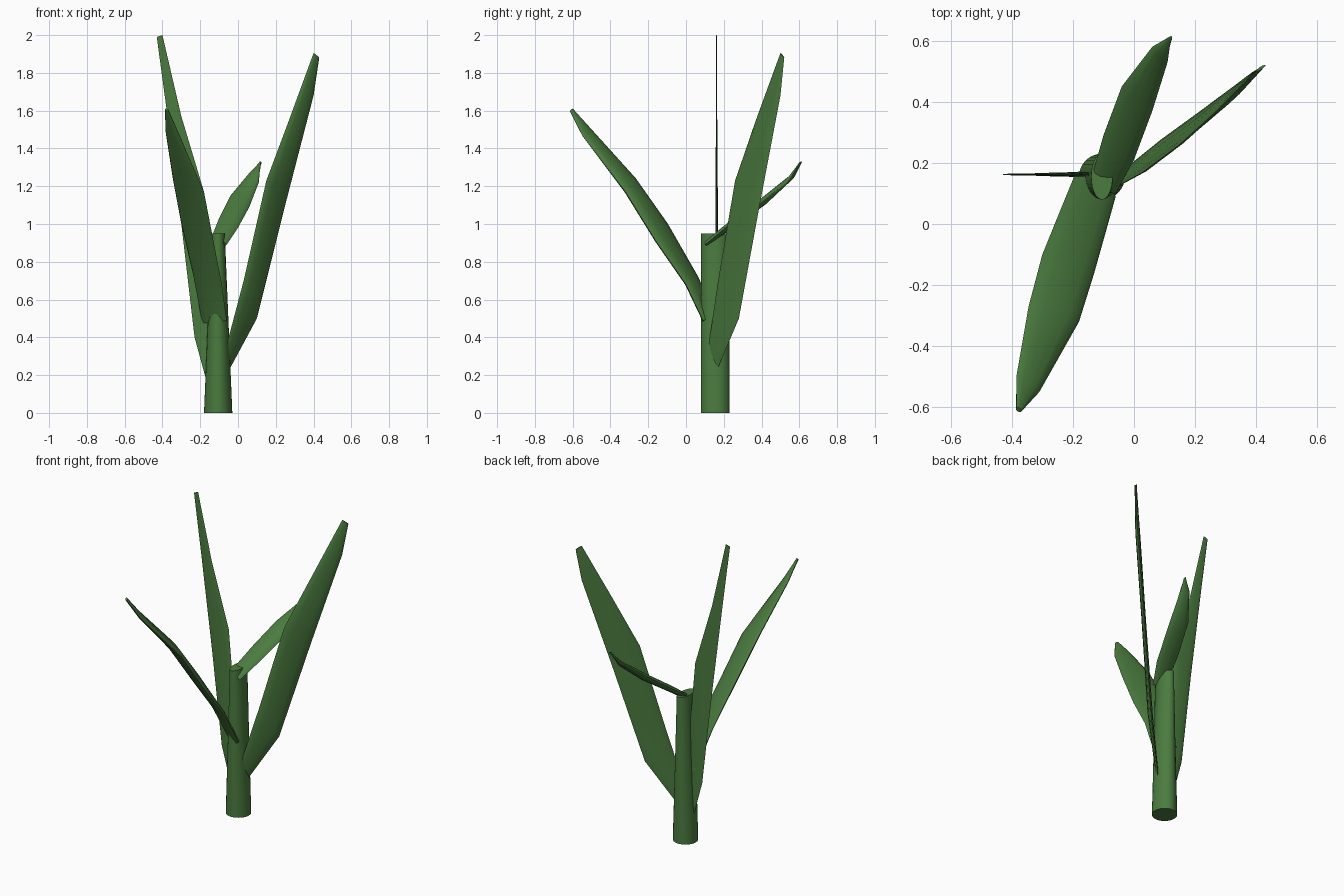
import bpy, math
from mathutils import Vector

if "Cube" in bpy.data.objects:
    bpy.data.objects.remove(bpy.data.objects["Cube"])

green = bpy.data.materials.new("leaf_green")
green.diffuse_color = (0.07, 0.2, 0.05, 1)
green.use_nodes = True
green.node_tree.nodes["Principled BSDF"].inputs["Base Color"].default_value = green.diffuse_color


def loft(name, rings, angle=40):
    """Skin a list of equal-length rings and cap both ends."""
    n = len(rings[0])
    verts = [p for ring in rings for p in ring]
    faces = [tuple(reversed(range(n))),
             tuple(range(len(verts) - n, len(verts)))]
    for r in range(len(rings) - 1):
        for i in range(n):
            j = (i + 1) % n
            faces.append((r * n + i, r * n + j, (r + 1) * n + j, (r + 1) * n + i))
    mesh = bpy.data.meshes.new(name)
    mesh.from_pydata(verts, [], faces)
    mesh.materials.append(green)
    ob = bpy.data.objects.new(name, mesh)
    bpy.context.collection.objects.link(ob)
    bpy.ops.object.select_all(action='DESELECT')
    ob.select_set(True)
    bpy.context.view_layer.objects.active = ob
    bpy.ops.object.mode_set(mode='EDIT')
    bpy.ops.mesh.select_all(action='SELECT')
    bpy.ops.mesh.normals_make_consistent(inside=False)
    bpy.ops.object.mode_set(mode='OBJECT')
    bpy.ops.object.shade_smooth_by_angle(angle=math.radians(angle))


def leaf(name, pairs, thick, sides=12):
    """Flat lens-section blade between matching points on its two edges."""
    pairs = [(Vector(a), Vector(b)) for a, b in pairs]
    mids = [(a + b) / 2 for a, b in pairs]
    widest = max((b - a).length for a, b in pairs)
    rings = []
    for k, (a, b) in enumerate(pairs):
        along = mids[min(k + 1, len(mids) - 1)] - mids[max(k - 1, 0)]
        half = (b - a) / 2
        t = thick / 2 * max(0.3, 2 * half.length / widest)
        nrm = half.cross(along).normalized() * t
        rings.append([mids[k] + half * math.cos(u) + nrm * math.sin(u)
                      for u in (2 * math.pi * i / sides for i in range(sides))])
    loft(name, rings, 60)


# Stem: round at the foot, narrowing in x only
loft("stem", [[(-0.105 + rx * math.cos(u), 0.155 + 0.075 * math.sin(u), z)
               for u in (2 * math.pi * i / 32 for i in range(32))]
              for z, rx in ((0, 0.075), (0.95, 0.035))])

# Tall left leaf, blade upright
leaf("left_leaf", [((x1, 0.162, z1), (x2, 0.162, z2)) for x1, z1, x2, z2 in (
    (-0.17, 0.18, -0.15, 0.38), (-0.23, 0.40, -0.13, 0.62),
    (-0.30, 1.00, -0.18, 1.17), (-0.38, 1.62, -0.30, 1.57),
    (-0.43, 1.99, -0.40, 2.00))], 0.016)

# Right leaf, blade upright and turned to the back
leaf("right_leaf", [
    ((-0.04, 0.17, 0.24), (-0.06, 0.12, 0.36)),
    ((0.10, 0.28, 0.50), (0.03, 0.17, 0.70)),
    ((0.25, 0.39, 1.10), (0.15, 0.26, 1.23)),
    ((0.40, 0.50, 1.68), (0.27, 0.37, 1.55)),
    ((0.43, 0.52, 1.88), (0.40, 0.50, 1.905))], 0.03)

# Front leaf, broad side up
leaf("front_leaf", [
    ((-0.19, 0.17, 0.48), (-0.06, 0.09, 0.49)),
    ((-0.235, 0.06, 0.72), (-0.085, 0.00, 0.68)),
    ((-0.30, -0.10, 1.00), (-0.13, -0.16, 0.91)),
    ((-0.345, -0.27, 1.24), (-0.18, -0.32, 1.17)),
    ((-0.385, -0.50, 1.50), (-0.31, -0.55, 1.47)),
    ((-0.385, -0.60, 1.61), (-0.37, -0.615, 1.60))], 0.05)

# Small back leaf near the top of the stem
leaf("back_leaf", [
    ((-0.14, 0.15, 0.93), (-0.06, 0.10, 0.89)),
    ((-0.10, 0.29, 1.03), (0.00, 0.21, 0.98)),
    ((-0.04, 0.45, 1.15), (0.06, 0.37, 1.09)),
    ((0.06, 0.58, 1.27), (0.11, 0.53, 1.22)),
    ((0.12, 0.615, 1.33), (0.12, 0.60, 1.325))], 0.04)
